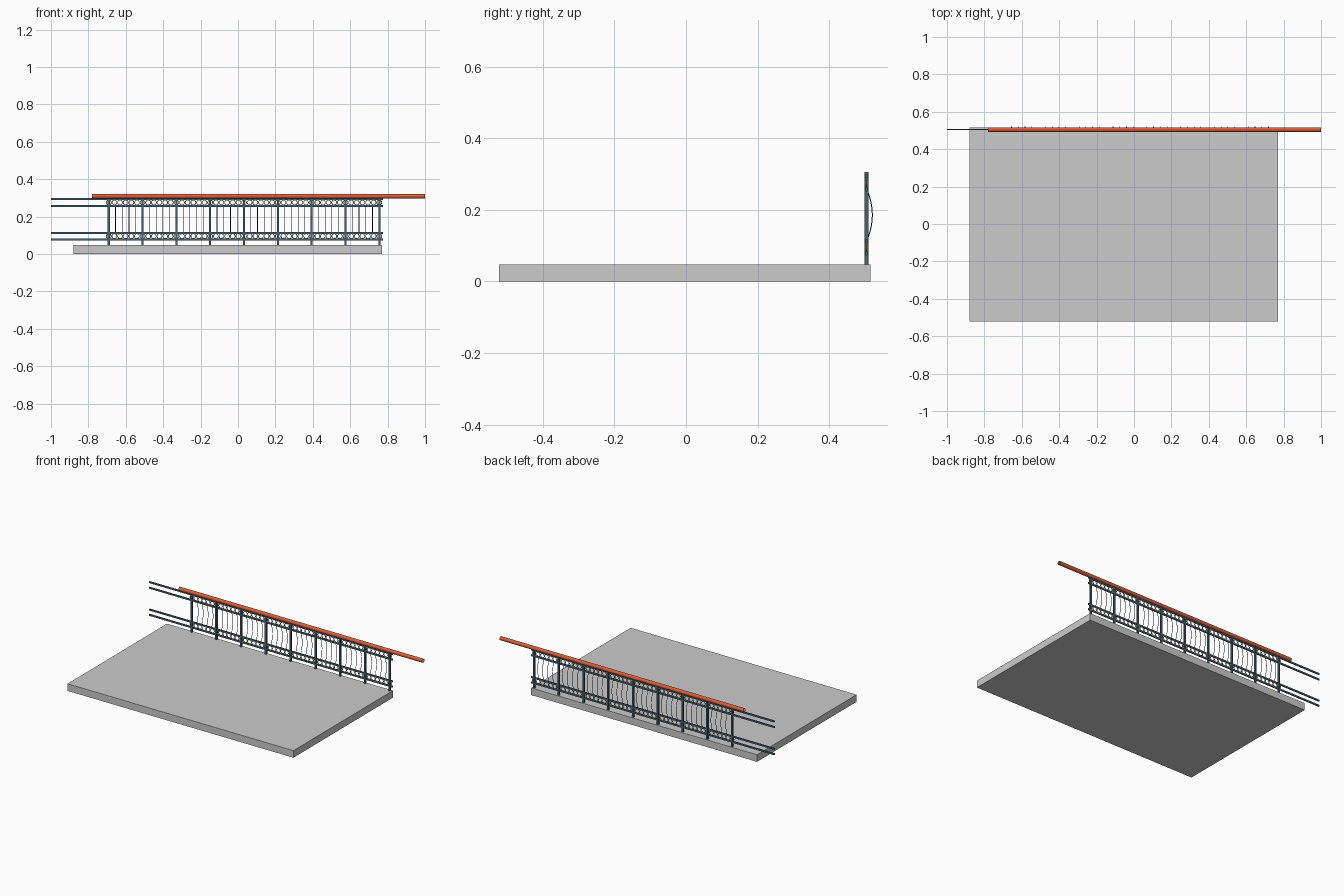
import bpy, bmesh, math
from mathutils import Matrix, Vector

if "Cube" in bpy.data.objects:
    bpy.data.objects.remove(bpy.data.objects["Cube"])

def mat(name, c):
    m = bpy.data.materials.new(name)
    m.diffuse_color = (*c, 1)
    m.use_nodes = True
    m.node_tree.nodes["Principled BSDF"].inputs["Base Color"].default_value = m.diffuse_color
    return m

STEEL = mat("blue_steel", (0.06, 0.12, 0.18))
DARK = mat("dark_iron", (0.015, 0.025, 0.035))
GOLD = mat("pale_gold", (0.62, 0.52, 0.25))
RED = mat("orange_red", (0.7, 0.11, 0.04))
Y = 0.5045                      # railing plane
X0, PITCH, BAYS = -0.691, 0.1808, 8

def finish(name, bm, material=None, smooth=False):
    me = bpy.data.meshes.new(name)
    bm.to_mesh(me)
    bm.free()
    ob = bpy.data.objects.new(name, me)
    bpy.context.collection.objects.link(ob)
    if material:
        me.materials.append(material)
    if smooth:
        me.shade_smooth()
    return ob

def box(bm, lo, hi):
    lo, hi = Vector(lo), Vector(hi)
    m = Matrix.Translation((lo + hi) / 2) @ Matrix.Diagonal((*(hi - lo), 1))
    bmesh.ops.create_cube(bm, size=1, matrix=m)

def skin(bm, rings, closed=False):
    # joins successive vertex loops with quads
    vs = [[bm.verts.new(p) for p in r] for r in rings]
    n = len(vs[0])
    for i in range(len(vs) if closed else len(vs) - 1):
        a, b = vs[i], vs[(i + 1) % len(vs)]
        for j in range(n):
            k = (j + 1) % n
            bm.faces.new((a[j], a[k], b[k], b[j]))

# floor slab
bm = bmesh.new()
box(bm, (-0.88, -0.522, 0), (0.77, 0.516, 0.047))
finish("floor_slab", bm)

# posts
bm = bmesh.new()
for i in range(BAYS + 1):
    x = X0 + i * PITCH
    box(bm, (x - 0.0055, Y - 0.0055, 0.047), (x + 0.0055, Y + 0.0055, 0.306))
finish("posts", bm, STEEL)

# four flat horizontal rails
RAILS = (0.078, 0.113, 0.257, 0.294)
bm = bmesh.new()
for z in RAILS:
    box(bm, (-1, Y - 0.003, z - 0.0055), (0.776, Y + 0.003, z + 0.0055))
finish("horizontal_rails", bm, STEEL)

# bowed balusters, four per bay
bm = bmesh.new()
r, mid, half = 0.0016, 0.1855, 0.0725
for b in range(BAYS):
    for k in range(1, 5):
        x = X0 + (b + k / 5) * PITCH
        rings = []
        for i in range(13):
            t = -1 + i / 6
            y, z = Y + 0.016 * (1 - t * t), mid + half * t
            rings.append([(x + r * math.cos(a), y + r * math.sin(a), z)
                          for a in (j * math.tau / 6 for j in range(6))])
        skin(bm, rings)
bmesh.ops.recalc_face_normals(bm, faces=bm.faces)
finish("bowed_balusters", bm, DARK, True)

# rows of decorative rings between the rail pairs
bm = bmesh.new()
step = PITCH / 6
for z in ((RAILS[0] + RAILS[1]) / 2, (RAILS[2] + RAILS[3]) / 2):
    for i in range(49):
        x = X0 + i * step
        rings = []
        for s in range(16):
            a = s * math.tau / 16
            ring = []
            for j in range(6):
                c = j * math.tau / 6
                d = 0.0130 + 0.002 * math.cos(c)
                ring.append((x + d * math.cos(a), Y + 0.002 * math.sin(c), z + d * math.sin(a)))
            rings.append(ring)
        skin(bm, rings, True)
bmesh.ops.recalc_face_normals(bm, faces=bm.faces)
finish("ring_ornaments", bm, GOLD, True)

# open tubular handrail
bm = bmesh.new()
skin(bm, [[(x, Y + 0.0125 * math.cos(a), 0.309 + 0.0125 * math.sin(a))
           for a in (j * math.tau / 16 for j in range(16))] for x in (1.0, -0.78)])
bmesh.ops.recalc_face_normals(bm, faces=bm.faces)
finish("handrail", bm, RED, True)
